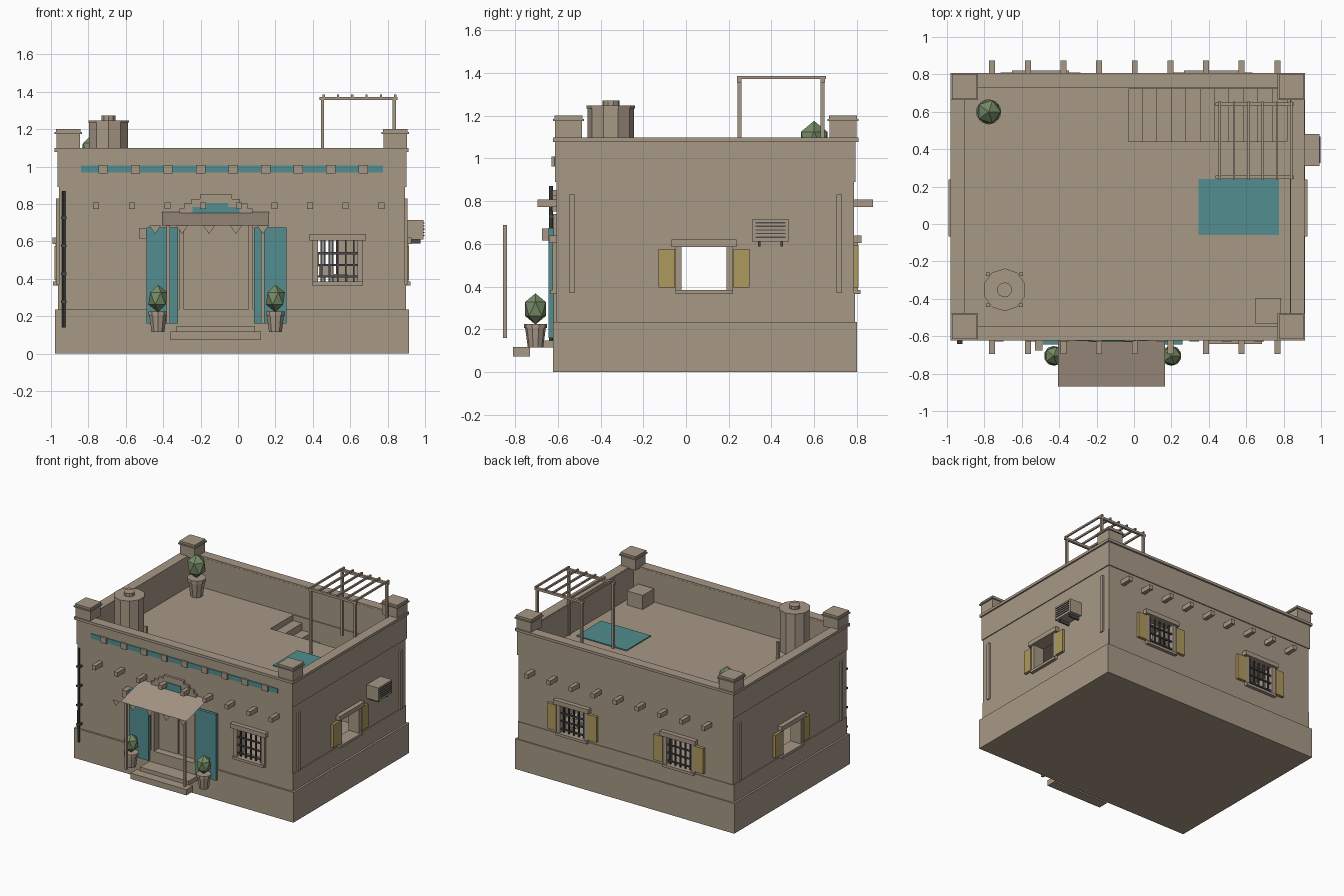
import bpy, bmesh, math
from mathutils import Matrix, Vector

cube = bpy.data.objects.get("Cube")
if cube:
    bpy.data.objects.remove(cube, do_unlink=True)


def material(name, rgb):
    m = bpy.data.materials.new(name)
    m.use_nodes = True
    m.diffuse_color = (*rgb, 1)
    m.node_tree.nodes["Principled BSDF"].inputs["Base Color"].default_value = (*rgb, 1)
    return m


ADOBE = material("adobe", (0.39, 0.315, 0.24))
TEAL = material("teal_paint", (0.085, 0.27, 0.275))
OCHRE = material("ochre_paint", (0.42, 0.32, 0.11))
LEAF = material("leaf_green", (0.18, 0.26, 0.13))
IRON = material("dark_iron", (0.07, 0.07, 0.078))


def finish(name, bm, mat):
    mesh = bpy.data.meshes.new(name)
    bm.to_mesh(mesh)
    bm.free()
    mesh.materials.append(mat)
    ob = bpy.data.objects.new(name, mesh)
    bpy.context.collection.objects.link(ob)
    return ob


def boxes(name, items, mat=ADOBE):
    """One object from several (x0, x1, y0, y1, z0, z1) boxes."""
    bm = bmesh.new()
    for b in items:
        lo, hi = Vector(b[0::2]), Vector(b[1::2])
        size = hi - lo
        bmesh.ops.create_cube(bm, size=1, matrix=Matrix.Translation((lo + hi) / 2) @ Matrix.Diagonal((*size, 1)))
    return finish(name, bm, mat)


def drum(name, x, y, z0, z1, r0, r1, sides=10, mat=ADOBE):
    bm = bmesh.new()
    bmesh.ops.create_cone(bm, cap_ends=True, segments=sides, radius1=r0, radius2=r1,
                          depth=z1 - z0, matrix=Matrix.Translation((x, y, (z0 + z1) / 2)))
    return finish(name, bm, mat)


def ring(x0, x1, y0, y1, z0, z1, t):
    return [(x0, x1, y0, y0 + t, z0, z1), (x0, x1, y1 - t, y1, z0, z1),
            (x0, x0 + t, y0 + t, y1 - t, z0, z1), (x1 - t, x1, y0 + t, y1 - t, z0, z1)]


# Wall planes: left, right, front, back
XL, XR, YF, YB = -0.958, 0.893, -0.607, 0.787
DECK = 0.855


def on_wall(side, u0, u1, z0, z1, d0, d1):
    """Box lying on a wall: u runs along it, d is the distance outward."""
    if side == "front":
        return (u0, u1, YF - d1, YF - d0, z0, z1)
    if side == "back":
        return (u0, u1, YB + d0, YB + d1, z0, z1)
    if side == "right":
        return (XR + d0, XR + d1, u0, u1, z0, z1)
    return (XL - d1, XL - d0, u0, u1, z0, z1)


# side, centre, bottom, top, has grille, has shutters
WINDOWS = [("front", 0.533, 0.385, 0.605, True, False), ("back", 0.42, 0.385, 0.605, True, True),
           ("back", -0.5, 0.385, 0.605, True, True), ("right", 0.085, 0.385, 0.585, False, True),
           ("left", 0.085, 0.385, 0.585, False, True)]

# Hollow house body with openings
body = boxes("house_walls", [(XL, XR, YF, YB, 0.1, 1.085)])
cuts = [(-0.905, 0.835, -0.545, 0.73, DECK, 1.3), (-0.885, 0.82, -0.53, 0.725, 0.24, 0.8),
        (-0.03, 0.818, 0.44, 0.722, 0.7, 0.95), on_wall("front", -0.29, 0.055, 0.235, 0.7, -0.05, 0.1)]
cuts += [on_wall(s, c - 0.107, c + 0.107, a, b, -0.15, 0.1) for s, c, a, b, g, h in WINDOWS]
for c in cuts:
    cutter = boxes("opening_cutter", [c])
    cutter.hide_render = True
    mod = body.modifiers.new("opening", "BOOLEAN")
    mod.operation, mod.solver, mod.object = "DIFFERENCE", "EXACT", cutter
    bpy.context.view_layer.objects.active = body
    bpy.ops.object.modifier_apply(modifier=mod.name)
    bpy.data.objects.remove(cutter, do_unlink=True)

# Plinth, side wainscot, parapet band, coping
boxes("plinth", [(-0.978, 0.914, -0.622, 0.802, 0, 0.235)])
boxes("wainscot", [on_wall("right", YF, YB, 0.23, 0.37, -0.01, 0.005),
                   on_wall("left", YF, YB, 0.23, 0.37, -0.01, 0.005),
                   on_wall("back", XL, XR, 0.23, 0.37, -0.01, 0.005)])
boxes("parapet_band", ring(-0.965, 0.9, -0.614, 0.794, 0.89, 1.08, 0.03))
boxes("coping", ring(-0.98, 0.912, -0.622, 0.807, 1.078, 1.098, 0.076))
boxes("side_pilasters", [on_wall(s, u, u + 0.024, 0.37, 0.83, -0.01, 0.014)
                         for s in ("left", "right") for u in (-0.547, 0.706)])

# Corner piers with caps
piers = []
for cx in (-0.908, 0.84):
    for cy in (-0.55, 0.735):
        for r, z0, z1 in ((0.063, 1.09, 1.175), (0.073, 1.175, 1.185), (0.066, 1.185, 1.2)):
            piers.append((cx - r, cx + r, cy - r, cy + r, z0, z1))
boxes("corner_piers", piers)

# Windows: surround, grille, shutters
for i, (s, c, a, b, grille, shutters) in enumerate(WINDOWS):
    boxes(f"window_surround_{i}", [
        on_wall(s, c - 0.152, c + 0.152, b, b + 0.035, -0.01, 0.035),
        on_wall(s, c - 0.135, c + 0.135, a - 0.02, a, -0.01, 0.03),
        on_wall(s, c - 0.135, c - 0.105, a, b, -0.01, 0.018),
        on_wall(s, c + 0.105, c + 0.135, a, b, -0.01, 0.018)])
    if grille:
        bars = [on_wall(s, c + k * 0.043 - 0.005, c + k * 0.043 + 0.005, a, b, -0.01, 0)
                for k in range(-2, 3)]
        bars += [on_wall(s, c - 0.107, c + 0.107, a + k * 0.062 - 0.04, a + k * 0.062 - 0.029, -0.002, 0.008)
                 for k in (1, 2, 3)]
        boxes(f"window_grille_{i}", bars, IRON)
    if shutters:
        boxes(f"window_shutters_{i}", [on_wall(s, c + o - 0.038, c + o + 0.038, a + 0.01, b - 0.01, 0, 0.022)
                                       for o in (-0.175, 0.175)], OCHRE)

# Projecting roof beams front and back
boxes("roof_beams", [on_wall(s, -0.774 + k * 0.1905, -0.742 + k * 0.1905, 0.772, 0.807, -0.02, 0.088)
                     for s in ("front", "back") for k in range(9)])

# Painted frieze with blocks
boxes("frieze_stripe", [on_wall("front", -0.84, 0.775, 0.968, 1.005, 0.005, 0.012)], TEAL)
boxes("frieze_blocks", [on_wall("front", -0.747 + k * 0.174, -0.697 + k * 0.174, 0.963, 1.009, 0.005, 0.022)
                        for k in range(9)])

# Doorway: frame, leaves, painted side panels, stepped pediment
DX = -0.118
boxes("door_frame", [on_wall("front", -0.315, -0.29, 0.16, 0.72, -0.01, 0.015),
                     on_wall("front", 0.055, 0.08, 0.16, 0.72, -0.01, 0.015),
                     on_wall("front", -0.315, 0.08, 0.7, 0.74, -0.01, 0.015)])
boxes("door_leaves", [on_wall("front", -0.285, DX - 0.003, 0.235, 0.69, -0.052, -0.042),
                      on_wall("front", DX + 0.003, 0.05, 0.235, 0.69, -0.052, -0.042)])
boxes("door_side_panels", [on_wall("front", -0.49, -0.322, 0.16, 0.675, 0.012, 0.036),
                           on_wall("front", 0.085, 0.26, 0.16, 0.675, 0.012, 0.036)], TEAL)
boxes("stepped_pediment", [on_wall("front", DX - w, DX + w, z, z + 0.025, -0.005, 0.018)
                           for w, z in ((0.195, 0.752), (0.17, 0.777), (0.13, 0.802), (0.085, 0.827))])
boxes("pediment_inlay", [on_wall("front", DX - w, DX + w, z, z + h, 0.017, 0.023)
                         for w, z, h in ((0.125, 0.752, 0.032), (0.065, 0.784, 0.022))], TEAL)
boxes("wall_lamp", [on_wall("front", -0.53, -0.488, 0.615, 0.672, 0, 0.068)])

# Sloped canopy sheet, pennants and posts
bm = bmesh.new()
bm.faces.new([bm.verts.new(p) for p in ((-0.405, -0.87, 0.685), (0.165, -0.87, 0.685),
                                        (0.165, YF, 0.757), (-0.405, YF, 0.757))])
finish("porch_canopy", bm, ADOBE)
bm = bmesh.new()
for k in range(5):
    x = -0.443 + k * 0.144
    bm.faces.new([bm.verts.new((x + dx, -0.87, z)) for dx, z in ((-0.032, 0.685), (0, 0.64), (0.032, 0.685))])
finish("canopy_pennants", bm, ADOBE)
boxes("porch_posts", [(x - 0.009, x + 0.009, -0.857, -0.838, 0.16, 0.688) for x in (-0.372, 0.133)])
boxes("porch_steps", [(-0.36, 0.122, -0.81, -0.73, 0.073, 0.118), (-0.328, 0.092, -0.74, -0.61, 0.115, 0.148)])


# Potted plants
def potted_plant(name, x, y, z, s):
    drum(name + "_pot", x, y, z, z + 0.095 * s, 0.036 * s, 0.049 * s)
    drum(name + "_pot_rim", x, y, z + 0.09 * s, z + 0.11 * s, 0.054 * s, 0.054 * s)
    bm = bmesh.new()
    bmesh.ops.create_icosphere(bm, subdivisions=1, radius=0.057 * s, matrix=Matrix.Translation(
        (x, y, z + 0.18 * s)) @ Matrix.Diagonal((1, 1, 1.28, 1)))
    finish(name + "_leaves", bm, LEAF)


potted_plant("left_plant", 0.2, -0.705, 0.115, 1)
potted_plant("right_plant", -0.428, -0.705, 0.115, 1)
potted_plant("roof_plant", -0.777, 0.6, DECK, 1.27)

# Drain pipe with clamps
drum("drain_pipe", -0.932, -0.632, 0.14, 0.87, 0.009, 0.009, 8, IRON)
boxes("pipe_clamps", [(-0.946, -0.918, -0.642, -0.6, z, z + 0.014) for z in (0.27, 0.42, 0.57, 0.72)], IRON)

# Cooling unit on the left wall
boxes("cooler_unit", [(XR, 0.993, 0.31, 0.482, 0.61, 0.715)])
boxes("cooler_louvres", [(0.99, 0.998, 0.325, 0.467, z, z + 0.006)
                         for z in (0.628, 0.645, 0.662, 0.679, 0.696)], IRON)
boxes("cooler_brackets", [(XR, 0.975, y, y + 0.012, 0.588, 0.612) for y in (0.338, 0.442)], IRON)

# Roof stair going down inside
boxes("roof_stair", [(-0.03 + k * 0.077, 0.047 + k * 0.077, 0.44, 0.722,
                      0.74 - k * 0.055, 0.81 - k * 0.055) for k in range(11)])

# Pergola
XS, YS = (0.452, 0.835), (0.25, 0.64)
pergola = [(x - 0.009, x + 0.009, y - 0.009, y + 0.009, DECK, 1.36) for x in XS for y in YS]
pergola += [(0.435, 0.852, y - 0.01, y + 0.01, 1.355, 1.373) for y in YS]
pergola += [(x - 0.006, x + 0.006, 0.238, 0.656, 1.372, 1.386)
            for x in [0.458 + k * 0.0765 for k in range(6)]]
boxes("pergola", pergola)

# Roof mat, roof box, water tank
boxes("roof_mat", [(0.345, 0.775, -0.06, 0.24, DECK, DECK + 0.008)], TEAL)
boxes("roof_box", [(0.65, 0.787, -0.535, -0.395, DECK, 0.965)])
TX, TY = -0.692, -0.352
drum("water_tank", TX, TY, 0.92, 1.235, 0.109, 0.109)
drum("water_tank_top", TX, TY, 1.235, 1.247, 0.114, 0.114)
drum("water_tank_lid", TX, TY, 1.245, 1.272, 0.04, 0.04)
boxes("water_tank_legs", [(TX + a - 0.01, TX + a + 0.01, TY + b - 0.01, TY + b + 0.01, DECK, 0.99)
                          for a in (-0.088, 0.088) for b in (-0.083, 0.083)])
